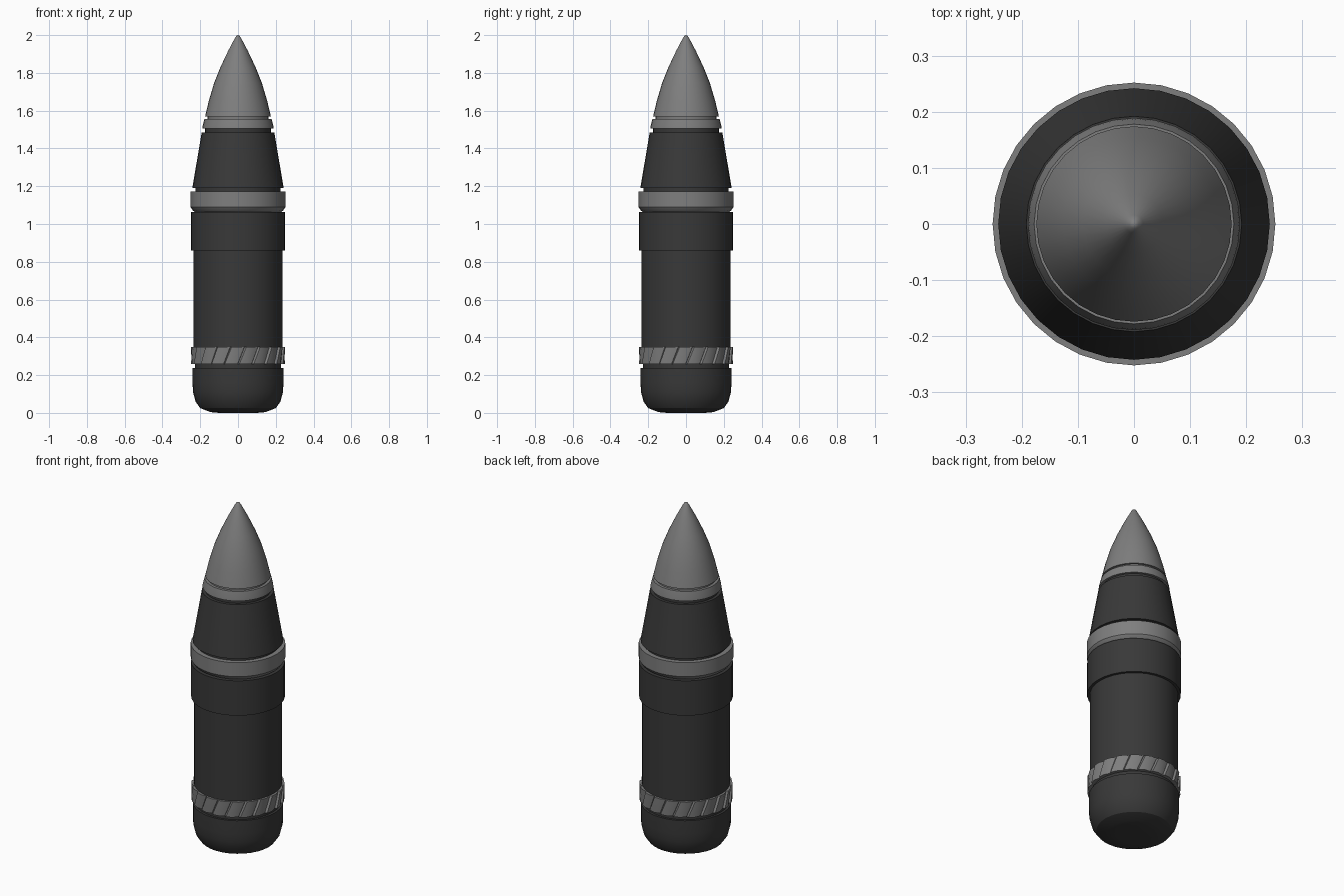
import bpy, bmesh, math

if "Cube" in bpy.data.objects:
    bpy.data.objects.remove(bpy.data.objects["Cube"], do_unlink=True)

SIDES = 32


def material(name, value):
    m = bpy.data.materials.new(name)
    m.use_nodes = True
    colour = (value, value, value, 1)
    m.diffuse_color = colour
    m.node_tree.nodes["Principled BSDF"].inputs["Base Color"].default_value = colour
    return m


DARK = material("dark steel", 0.04)
GREY = material("mid grey", 0.21)


def finish(name, bm, mat):
    bmesh.ops.remove_doubles(bm, verts=bm.verts, dist=0.0001)
    bmesh.ops.recalc_face_normals(bm, faces=bm.faces)
    mesh = bpy.data.meshes.new(name)
    bm.to_mesh(mesh)
    bm.free()
    mesh.materials.append(mat)
    ob = bpy.data.objects.new(name, mesh)
    bpy.context.collection.objects.link(ob)
    bpy.ops.object.select_all(action='DESELECT')
    ob.select_set(True)
    bpy.context.view_layer.objects.active = ob
    bpy.ops.object.shade_smooth_by_angle(angle=math.radians(32))


def lathe(name, mat, profile):
    """Closed solid of revolution from (radius, height) points."""
    bm = bmesh.new()
    rings = []
    for r, z in profile:
        if r == 0:
            rings.append([bm.verts.new((0, 0, z))] * SIDES)
        else:
            rings.append([bm.verts.new((r * math.cos(a), r * math.sin(a), z))
                          for a in (math.tau * i / SIDES for i in range(SIDES))])
    for low, high in zip(rings, rings[1:]):
        for i in range(SIDES):
            j = (i + 1) % SIDES
            bm.faces.new(dict.fromkeys((low[i], low[j], high[j], high[i])))
    for (r, z), ring in zip((profile[0], profile[-1]), (rings[0], rings[-1])):
        if r:
            bm.faces.new(ring)
    finish(name, bm, mat)


def twisted_ring(name, mat, z0, z1, r_in, r_out, teeth, twist):
    """Band of slanted sawtooth ridges."""
    bm = bmesh.new()
    step = math.tau / teeth
    shape = [(0, r_in), (0.1, r_out), (0.55, r_out), (0.97, r_in + 0.003)]
    rings = []
    for k in range(4):
        t = k / 3
        rings.append([bm.verts.new((r * math.cos(a), r * math.sin(a), z0 + (z1 - z0) * t))
                      for n in range(teeth) for f, r in shape
                      for a in [(n + f) * step + twist * t]])
    count = len(rings[0])
    for low, high in zip(rings, rings[1:]):
        for i in range(count):
            j = (i + 1) % count
            bm.faces.new((low[i], low[j], high[j], high[i]))
    bm.faces.new(rings[0])
    bm.faces.new(rings[-1])
    finish(name, bm, mat)


# Rounded base and main body
lathe("base", DARK, [(0.1, 0), (0.145, 0.004), (0.2, 0.025), (0.225, 0.06),
                     (0.238, 0.11), (0.241, 0.16), (0.241, 0.238)])
lathe("base_groove", DARK, [(0.228, 0.236), (0.228, 0.262)])
twisted_ring("driving_band", GREY, 0.26, 0.35, 0.236, 0.248, 20, 0.15)
lathe("body", DARK, [(0.235, 0.345), (0.235, 0.862)])
lathe("collar", DARK, [(0.25, 0.86), (0.25, 1.064)])

# Upper band and shoulder
lathe("upper_band", GREY, [(0.225, 1.062), (0.238, 1.07), (0.252, 1.09), (0.252, 1.172)])
lathe("shoulder_groove", DARK, [(0.225, 1.17), (0.225, 1.192)])
lathe("shoulder", DARK, [(0.242, 1.19), (0.192, 1.485)])

# Nose ring and pointed nose
lathe("neck_groove", DARK, [(0.175, 1.483), (0.175, 1.507)])
lathe("nose_ring", GREY, [(0.189, 1.505), (0.187, 1.52), (0.178, 1.556)])
lathe("nose_groove", GREY, [(0.162, 1.554), (0.162, 1.572)])
lathe("nose", GREY, [(0.174, 1.57), (0.155, 1.65), (0.127, 1.745), (0.093, 1.83),
                     (0.052, 1.917), (0.016, 1.985), (0.008, 1.996), (0, 2)])
